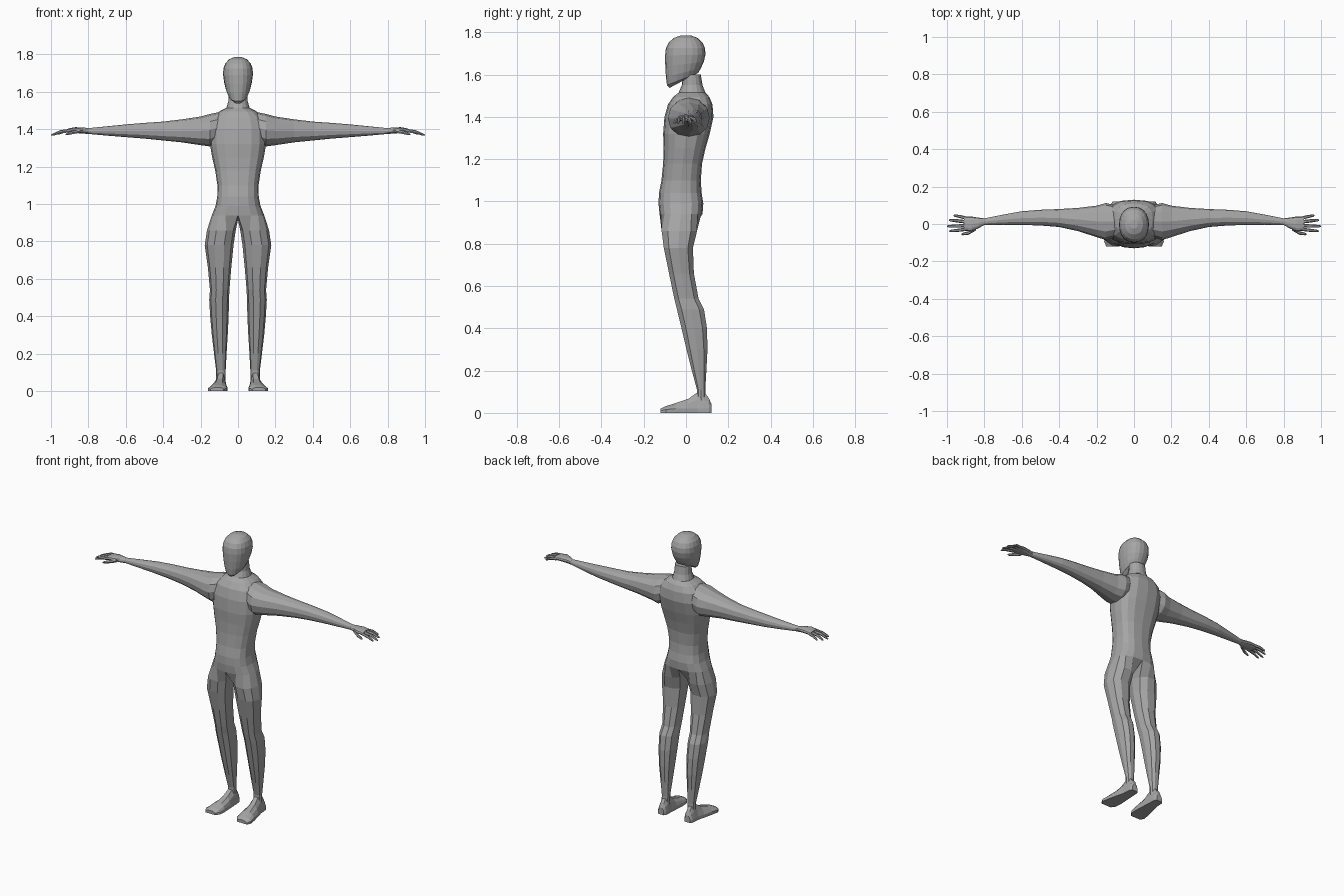
import bpy, bmesh, math
from mathutils import Vector

grey = bpy.data.materials.new("grey")
grey.diffuse_color = (0.38, 0.38, 0.38, 1)


def oval(u0, u1, v0, v1, n, p, start):
    """Rounded-box outline as (u, v) pairs; p = 1 is an ellipse, smaller is boxier."""
    pts = []
    for k in range(n):
        a = start + 2 * math.pi * k / n
        c, s = math.cos(a), math.sin(a)
        pts.append(((u0 + u1) / 2 + (u1 - u0) / 2 * math.copysign(abs(c) ** p, c),
                    (v0 + v1) / 2 + (v1 - v0) / 2 * math.copysign(abs(s) ** p, s)))
    return pts


def bridge(bm, a, b):
    n = len(a)
    for i in range(n):
        j = (i + 1) % n
        bm.faces.new((a[i], a[j], b[j], b[i]))


def loft(bm, rings):
    """Skin a list of point rings and cap both ends."""
    loops = [[bm.verts.new(p) for p in r] for r in rings]
    for a, b in zip(loops, loops[1:]):
        bridge(bm, a, b)
    bm.faces.new(loops[0])
    bm.faces.new(loops[-1])


def finish(bm, name, mirror=False):
    bmesh.ops.recalc_face_normals(bm, faces=bm.faces)
    me = bpy.data.meshes.new(name)
    bm.to_mesh(me)
    bm.free()
    me.materials.append(grey)
    ob = bpy.data.objects.new(name, me)
    bpy.context.collection.objects.link(ob)
    if mirror:
        ob.modifiers.new("mirror", 'MIRROR')
    return ob


# Torso, neck and legs in one skin. Torso rows: z, half width, front y, back y
TORSO = [(1.60, .050, -.015, .070), (1.55, .052, -.020, .078), (1.515, .062, -.035, .092),
         (1.495, .100, -.060, .110), (1.46, .135, -.085, .125), (1.40, .150, -.102, .130),
         (1.32, .150, -.108, .112), (1.25, .138, -.106, .092), (1.18, .122, -.108, .076),
         (1.10, .110, -.116, .070), (1.04, .111, -.128, .074), (0.99, .120, -.130, .082),
         (0.94, .140, -.125, .078)]
# Leg rows: z, inner x, outer x, front y, back y
LEG = [(.86, .012, .166, -.119, .056), (.78, .024, .178, -.108, .036), (.66, .036, .161, -.083, .040),
       (.54, .046, .150, -.058, .062), (.49, .048, .154, -.046, .088), (.40, .050, .149, -.024, .102),
       (.30, .055, .140, .000, .104), (.20, .061, .128, .026, .098), (.11, .066, .117, .051, .092),
       (.04, .066, .118, .050, .095)]
bm = bmesh.new()
loops = []
for z, w, y0, y1 in TORSO:
    p = .95 if z > 1.5 else .75
    loops.append([bm.verts.new((x, y, z)) for x, y in oval(-w, w, y0, y1, 16, p, -math.pi / 2)])
for a, b in zip(loops, loops[1:]):
    bridge(bm, a, b)
bm.faces.new(loops[0])
hip = loops[-1]
crotch = bm.verts.new((0, -.02, .915))
for side in (1, -1):
    prev = [crotch] + [hip[(side * k) % 16] for k in range(9)]
    for z, x0, x1, y0, y1 in LEG:
        cur = [bm.verts.new((side * x, y, z)) for x, y in oval(x0, x1, y0, y1, 10, .9, math.pi)]
        bridge(bm, prev, cur)
        prev = cur
    bm.faces.new(prev)
finish(bm, "body_and_legs")

# Head with a tilted jaw. Rows: front z, back z, half width, front y, back y
HEAD = [(1.537, 1.600, .032, -.078, .040), (1.550, 1.608, .050, -.090, .058),
        (1.590, 1.630, .064, -.095, .070), (1.640, 1.660, .074, -.098, .084),
        (1.690, 1.695, .080, -.099, .092), (1.725, 1.725, .078, -.095, .090),
        (1.752, 1.752, .068, -.082, .078), (1.774, 1.774, .048, -.056, .054),
        (1.786, 1.786, .020, -.024, .022)]
bm = bmesh.new()
loft(bm, [[(x, y, zf + (zb - zf) * (y - y0) / (y1 - y0))
           for x, y in oval(-w, w, y0, y1, 20, .9, -math.pi / 2)]
          for zf, zb, w, y0, y1 in HEAD])
finish(bm, "head")

# Arm and palm. Rows: x, front y, back y, bottom z, top z
ARM = [(.07, -.060, .095, 1.345, 1.497), (.15, -.086, .112, 1.308, 1.482), (.20, -.070, .098, 1.315, 1.468),
       (.30, -.038, .086, 1.330, 1.453), (.40, -.016, .080, 1.340, 1.441), (.50, -.008, .076, 1.350, 1.434),
       (.60, -.005, .068, 1.358, 1.426), (.70, -.004, .050, 1.366, 1.416), (.80, -.005, .030, 1.375, 1.406),
       (.83, -.022, .034, 1.377, 1.410), (.87, -.040, .040, 1.380, 1.411), (.91, -.036, .040, 1.380, 1.404)]
bm = bmesh.new()
loft(bm, [[(x, y, z) for y, z in oval(y0, y1, z0, z1, 12, .9, 0)] for x, y0, y1, z0, z1 in ARM])
finish(bm, "arm", True)

# Fingers and thumb: root, bent knuckle, tip and thickness
DIGITS = [((.895, .031, 1.392), (.930, .040, 1.388), (.965, .046, 1.374), .009),
          ((.895, .011, 1.394), (.945, .017, 1.388), (.990, .021, 1.370), .0095),
          ((.895, -.009, 1.394), (.950, -.011, 1.388), (1.00, -.012, 1.368), .0095),
          ((.895, -.028, 1.392), (.945, -.034, 1.386), (.988, -.038, 1.370), .009),
          ((.845, -.025, 1.390), (.885, -.048, 1.382), (.922, -.055, 1.372), .010)]
bm = bmesh.new()
for root, knuckle, tip, r in DIGITS:
    near_tip = Vector(knuckle).lerp(Vector(tip), .8)
    rings = []
    for c, s in ((root, 1), (knuckle, .95), (near_tip, .7), (tip, .3)):
        rings.append([(c[0], c[1] + u, c[2] + v) for u, v in oval(-r * s, r * s, -r * s, r * s, 6, 1, 0)])
    loft(bm, rings)
finish(bm, "fingers", True)

# Foot. Rows: y, inner x, outer x, top z
FOOT = [(.120, .074, .114, .042), (.108, .066, .122, .070), (.085, .064, .124, .100), (.055, .063, .126, .098),
        (.010, .060, .138, .066), (-.050, .057, .152, .046), (-.095, .060, .160, .032), (-.120, .078, .148, .020)]
bm = bmesh.new()
for_rings = []
for y, x0, x1, h in FOOT:
    w, m = x1 - x0, min(.02, h * .5)
    outline = [(x0, 0), (x1, 0), (x1, m), (x1 - w * .14, m + (h - m) * .55), (x1 - w * .34, h),
               (x0 + w * .28, h), (x0 + w * .08, m + (h - m) * .55), (x0, m)]
    for_rings.append([(x, y, z) for x, z in outline])
loft(bm, for_rings)
finish(bm, "foot", True)
